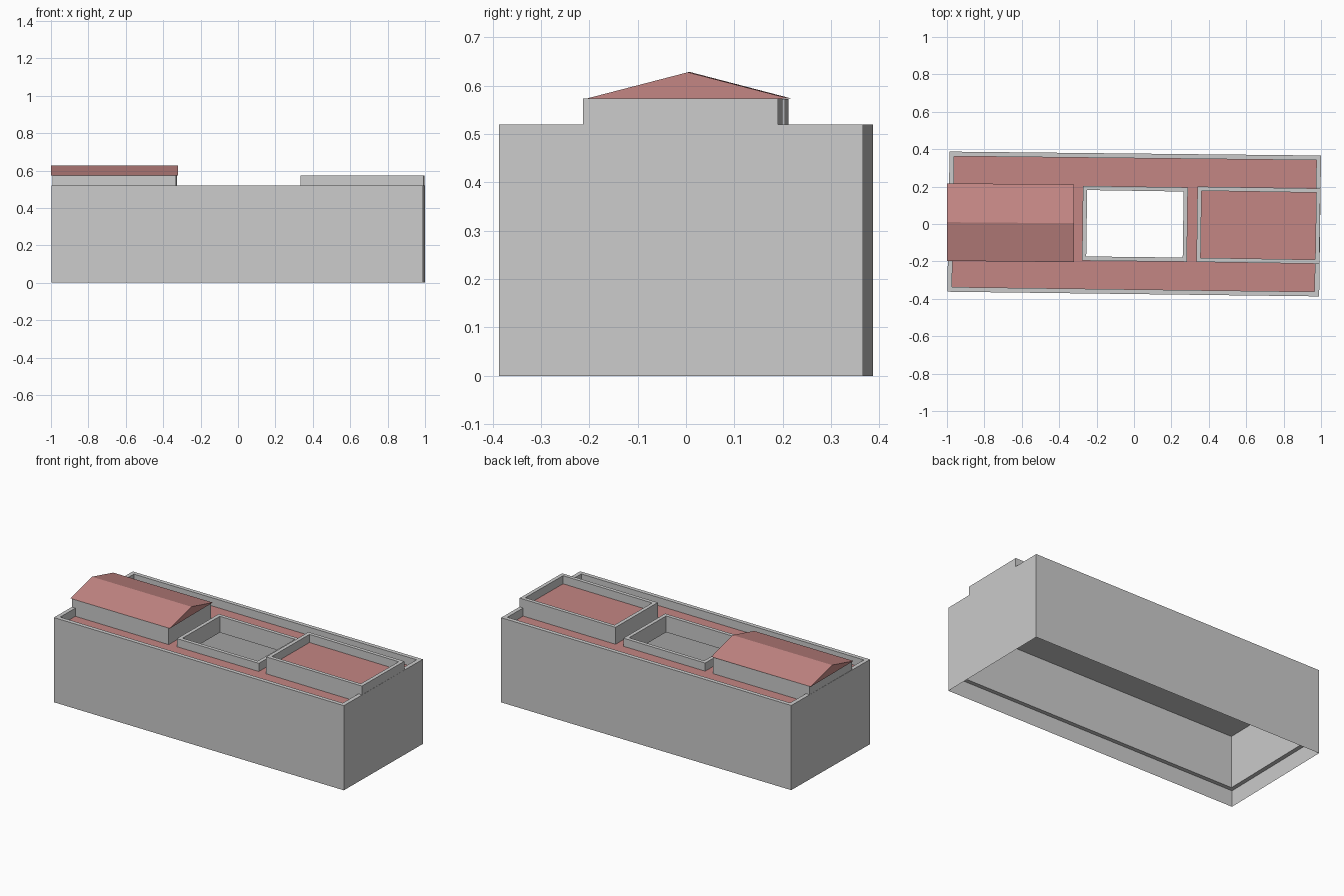
import bpy

if "Cube" in bpy.data.objects:
    bpy.data.objects.remove(bpy.data.objects["Cube"])

T = 0.025                                   # wall thickness
Z_CEIL, Z_DECK, Z_WALL, Z_BOX, Z_RIDGE = 0.42, 0.47, 0.52, 0.574, 0.628
SIGNS = ((1, 1), (-1, 1), (-1, -1), (1, -1))

red = bpy.data.materials.new("roof_red")
red.diffuse_color = (0.55, 0.24, 0.23, 1)
red.use_nodes = True
red.node_tree.nodes["Principled BSDF"].inputs["Base Color"].default_value = red.diffuse_color


def make(name, verts, faces, mat=None):
    me = bpy.data.meshes.new(name)
    me.from_pydata(verts, [], faces)
    ob = bpy.data.objects.new(name, me)
    bpy.context.collection.objects.link(ob)
    if mat:
        me.materials.append(mat)
    return ob


def inset(quad, d):
    return [(x + sx * d, y + sy * d) for (x, y), (sx, sy) in zip(quad, SIGNS)]


def skin(name, loops, mat=None, cap=False):
    """Join successive four-sided loops, given as (quad, z)."""
    verts = [(x, y, z) for quad, z in loops for x, y in quad]
    faces = []
    for k in range(0, 4 * (len(loops) - 1), 4):
        for i in range(4):
            j = (i + 1) % 4
            faces.append((k + i, k + j, k + 4 + j, k + 4 + i))
    if cap:
        n = len(verts)
        faces.append((n - 4, n - 3, n - 2, n - 1))
    return make(name, verts, faces, mat)


# Slightly skewed plans, counter-clockwise from front left
outer = [(-0.998, -0.362), (0.99, -0.387), (1.0, 0.366), (-0.986, 0.387)]
court = [(-0.278, -0.196), (0.283, -0.202), (0.288, 0.196), (-0.273, 0.204)]
box_r = [(0.334, -0.203), (0.991, -0.213), (0.997, 0.190), (0.339, 0.200)]
box_l = [(-0.993, -0.192), (-0.331, -0.200), (-0.327, 0.205), (-0.988, 0.212)]
inner, yard = inset(outer, T), inset(court, T * 0.9)

# Outer walls with parapet and thicker inner lining
skin("outer_walls", [(outer, 0), (outer, Z_WALL), (inner, Z_WALL),
                     (inner, 0.1), (outer, 0.1)])

# Main flat roof and the ceiling below it, both open at the courtyard
skin("main_roof", [(inner, Z_DECK), (court, Z_DECK)], red)
skin("ceiling", [(yard, Z_CEIL), (inner, Z_CEIL)])

# Courtyard parapet
skin("courtyard_parapet", [(court, Z_DECK), (court, Z_WALL),
                           (yard, Z_WALL), (yard, Z_CEIL)])

# Right penthouse with flat roof
box_in = inset(box_r, T * 0.9)
skin("right_penthouse", [(box_r, Z_DECK), (box_r, Z_BOX),
                         (box_in, Z_BOX), (box_in, 0.524)])
make("right_penthouse_roof", [(x, y, 0.524) for x, y in box_in], [(0, 1, 2, 3)], red)

# Left penthouse with gable roof
skin("left_penthouse", [(box_l, Z_DECK), (box_l, Z_BOX - 0.001)], cap=True)
ends = ((-1.0, -0.197, 0.010, 0.217), (-0.32, -0.204, 0.004, 0.212))
gable = [(x, y, z) for x, *ys in ends for y, z in zip(ys, (Z_BOX, Z_RIDGE, Z_BOX))]
make("gable_roof", gable,
     [(0, 3, 4, 1), (1, 4, 5, 2), (0, 2, 5, 3), (0, 1, 2), (3, 5, 4)], red)
